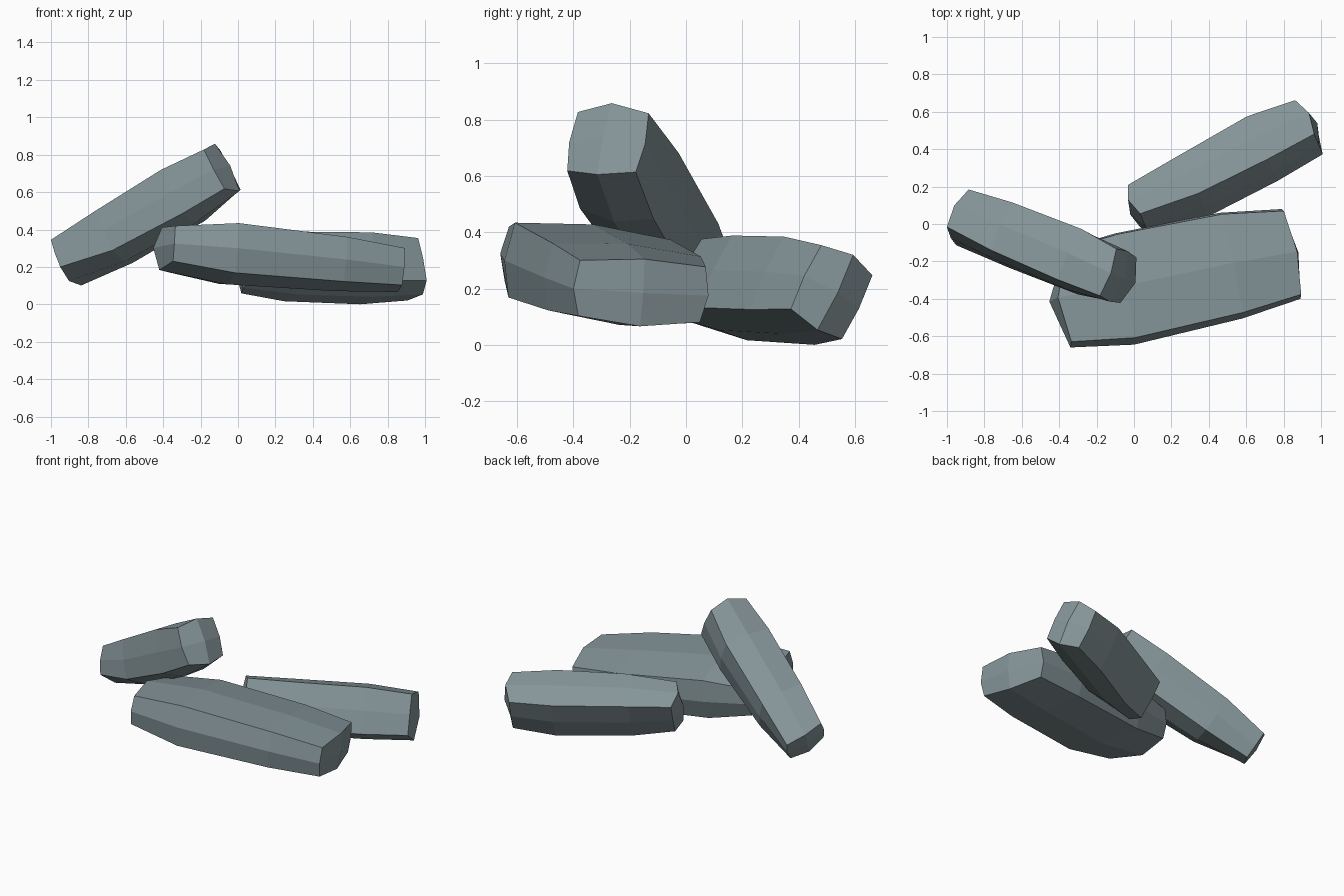
import bpy, bmesh
from mathutils import Vector

if "Cube" in bpy.data.objects:
    bpy.data.objects.remove(bpy.data.objects["Cube"])

slate = bpy.data.materials.new("slate_grey")
slate.diffuse_color = (0.235, 0.3, 0.32, 1)
slate.use_nodes = True
slate.node_tree.nodes["Principled BSDF"].inputs["Base Color"].default_value = slate.diffuse_color


def stone(name, rings, bulges, low=(.93, .85)):
    """Loft rings of (front middle, back middle, half height); caps bulge outwards.
    low places the two lower corners of the eight-sided section."""
    u0, v0 = low
    section = [(1, 0), (.93, .85), (0, 1), (-.93, .85),
               (-1, 0), (-u0, -v0), (0, -1), (u0, -v0)]
    rings = [(Vector(f), Vector(k), h) for f, k, h in rings]
    mids = [(f + k) / 2 for f, k, h in rings]
    axis = (mids[-1] - mids[0]).normalized()
    bm = bmesh.new()
    loops = []
    for i, (f, k, h) in enumerate(rings):
        half = (k - f) / 2
        up = axis.cross(half).normalized() * h
        push = {0: -bulges[0], len(rings) - 1: bulges[1]}.get(i, 0)
        loops.append([bm.verts.new(mids[i] + half * u + up * v
                                   + axis * (push * .6 if u == 0 else 0))
                      for u, v in section])
    # long sides
    for a, b in zip(loops, loops[1:]):
        for j in range(8):
            n = (j + 1) % 8
            bm.faces.new((a[j], a[n], b[n], b[j]))
    # end caps of four quads each
    for loop, mid, push in ((loops[0], mids[0], -bulges[0]),
                            (loops[-1], mids[-1], bulges[1])):
        c = bm.verts.new(mid + axis * push)
        for j in range(0, 8, 2):
            bm.faces.new((loop[j], loop[j + 1], loop[(j + 2) % 8], c))
    bmesh.ops.recalc_face_normals(bm, faces=bm.faces)
    mesh = bpy.data.meshes.new(name)
    bm.to_mesh(mesh)
    bm.free()
    mesh.materials.append(slate)
    bpy.context.collection.objects.link(bpy.data.objects.new(name, mesh))


# tilted stone leaning on the others
stone("leaning_stone", [
    ((-.98, -.075, .275), (-.855, .14, .165), .11),
    ((-.72, -.20, .395), (-.60, .075, .32), .15),
    ((-.36, -.35, .60), (-.22, -.06, .56), .165),
    ((-.13, -.415, .72), (-.035, -.145, .715), .145)], (.03, .05), (.9, .8))

# wide flat stone at the front
stone("front_stone", [
    ((-.34, -.66, .325), (-.37, -.13, .26), .115),
    ((0, -.645, .30), (-.10, -.05, .235), .162),
    ((.58, -.505, .24), (.46, .06, .19), .145),
    ((.89, -.40, .20), (.79, .08, .175), .12)], (.1, .04), (.9, .8))

# stone lying on the ground at the back right, rolled towards the back
stone("back_stone", [
    ((.06, -.01, .27), (-.01, .155, .165), .15),
    ((.375, .095, .265), (.215, .285, .14), .17),
    ((.745, .28, .26), (.625, .525, .125), .17),
    ((.99, .42, .245), (.88, .615, .13), .15)], (.05, .05))
